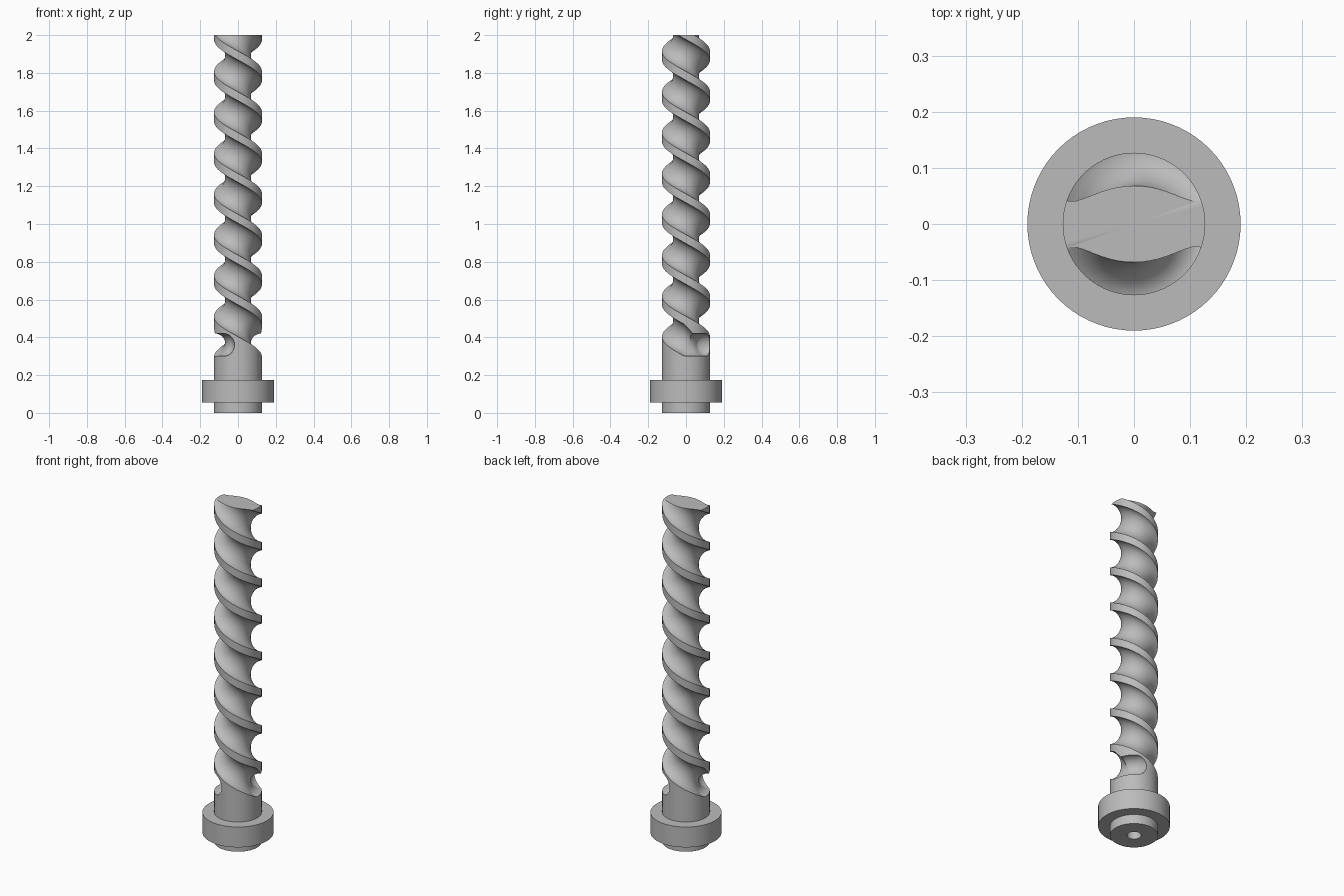
import bpy, bmesh, math
from math import sin, cos, pi, radians

RADIUS, HEIGHT = 0.127, 2.0
LEAD = 0.432           # height of one full turn of a flute
DEPTH, HALF_WIDTH = 0.059, 0.085
FLOOR = 0.30           # lowest point of the flutes
RUNOUT = 0.36          # height where the flutes turn level

if "Cube" in bpy.data.objects:
    bpy.data.objects.remove(bpy.data.objects["Cube"])

steel = bpy.data.materials.new("steel grey")
steel.use_nodes = True
steel.diffuse_color = (0.5, 0.5, 0.5, 1)
steel.node_tree.nodes["Principled BSDF"].inputs["Base Color"].default_value = steel.diffuse_color


def add_object(name, bm):
    bmesh.ops.recalc_face_normals(bm, faces=bm.faces)
    mesh = bpy.data.meshes.new(name)
    bm.to_mesh(mesh)
    bm.free()
    mesh.materials.append(steel)
    obj = bpy.data.objects.new(name, mesh)
    bpy.context.collection.objects.link(obj)
    return obj


def select(obj):
    bpy.ops.object.select_all(action='DESELECT')
    obj.select_set(True)
    bpy.context.view_layer.objects.active = obj


def lathe(name, profile, closed=False, sides=72):
    """Spin a (radius, height) profile about the z axis."""
    bm = bmesh.new()
    verts = [bm.verts.new((r, 0, z)) for r, z in profile]
    pairs = list(zip(verts, verts[1:]))
    if closed:
        pairs.append((verts[-1], verts[0]))
    edges = [bm.edges.new(p) for p in pairs]
    bmesh.ops.spin(bm, geom=verts + edges, cent=(0, 0, 0), axis=(0, 0, 1),
                   angle=2 * pi, steps=sides, use_duplicate=False)
    bmesh.ops.remove_doubles(bm, verts=bm.verts, dist=1e-5)
    return add_object(name, bm)


def flute_path():
    """Stations of (angle, height, half width, scale) from above the tip down."""
    stations = []
    steps = 260
    top = HEIGHT + 0.15
    for i in range(steps + 1):
        z = top + (RUNOUT - top) * i / steps
        angle = pi / 2 + (HEIGHT - z) / LEAD * 2 * pi
        stations.append((angle, z, min(HALF_WIDTH, z - FLOOR), 1))
    end, width = stations[-1][0], RUNOUT - FLOOR
    # Level run-out, then a ball end
    for i in range(1, 7):
        stations.append((end + radians(38) * i / 6, RUNOUT, width, 1))
    end = stations[-1][0]
    for i in range(1, 9):
        a = i / 8 * radians(86)
        stations.append((end + radians(27) * sin(a), RUNOUT, width, cos(a)))
    return stations


def flute_cutter(name, turn, points=36):
    """Sweep an elliptical section along the left-handed flute path."""
    bm = bmesh.new()
    rings = []
    for angle, z, half, scale in flute_path():
        ring = []
        for k in range(points):
            t = 2 * pi * (k + 0.5) / points
            r = RADIUS + DEPTH * scale * cos(t)
            ring.append(bm.verts.new((r * cos(angle + turn), r * sin(angle + turn),
                                      z + half * scale * sin(t))))
        rings.append(ring)
    for a, b in zip(rings, rings[1:]):
        for k in range(points):
            n = (k + 1) % points
            bm.faces.new((a[k], a[n], b[n], b[k]))
    bm.faces.new(rings[0])
    bm.faces.new(rings[-1])
    return add_object(name, bm)


# Fluted shank with a blind hole in its foot
shank = lathe("fluted_shank", [(0, 0.1), (0.038, 0.1), (0.038, 0), (RADIUS, 0),
                               (RADIUS, HEIGHT), (0, HEIGHT)])
for index in range(2):
    cutter = flute_cutter("flute_cutter", index * pi)
    cutter.hide_render = True
    select(shank)
    cut = shank.modifiers.new("flute", 'BOOLEAN')
    cut.operation, cut.solver, cut.object = 'DIFFERENCE', 'EXACT', cutter
    bpy.ops.object.modifier_apply(modifier=cut.name)
    bpy.data.objects.remove(cutter)

# Collar around the foot
collar = lathe("collar", [(0.12, 0.055), (0.19, 0.055), (0.19, 0.175), (0.12, 0.175)], closed=True)

for part in (shank, collar):
    select(part)
    bpy.ops.object.shade_smooth_by_angle(angle=radians(32))
